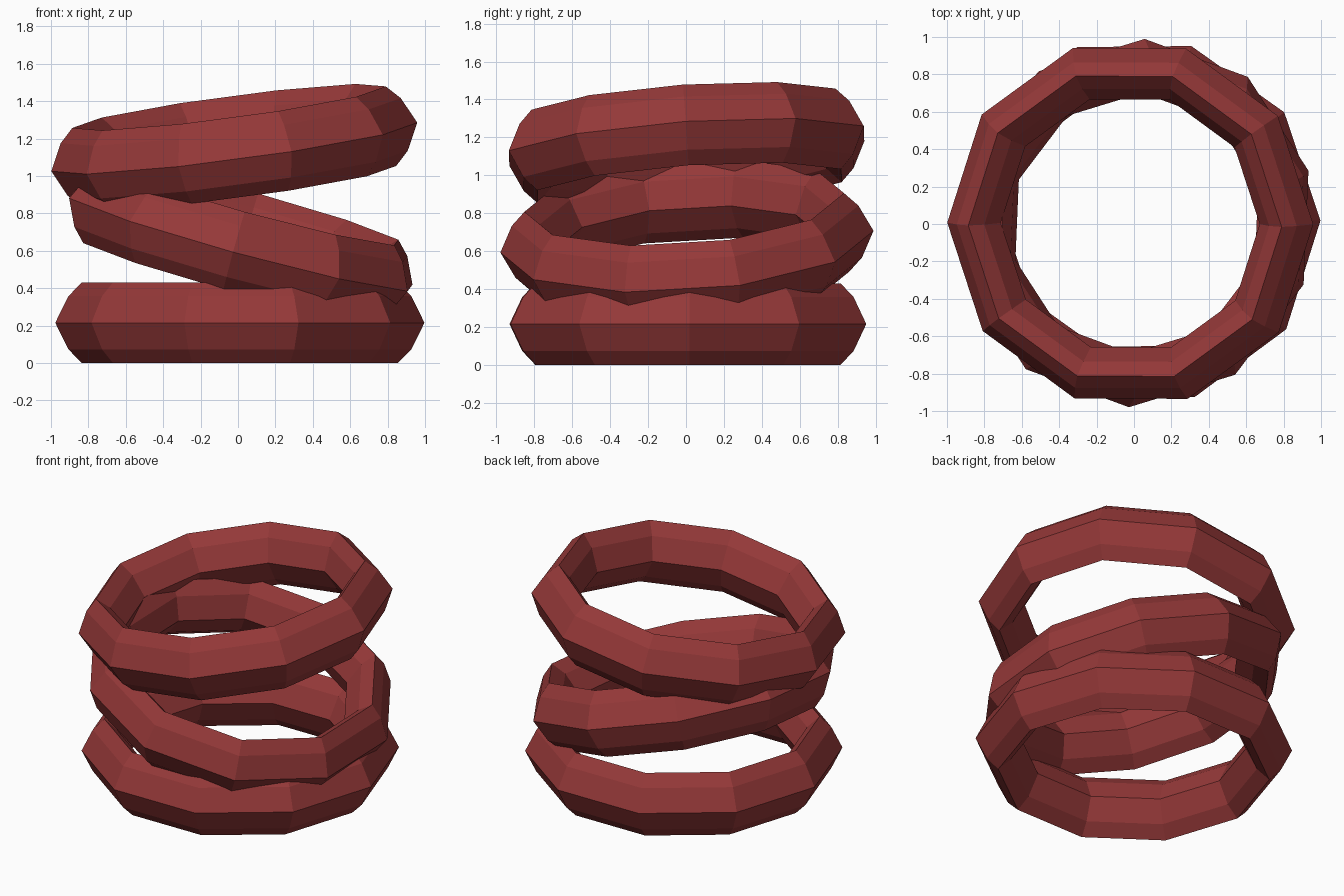
import bpy, math
from mathutils import Vector

if "Cube" in bpy.data.objects:
    bpy.data.objects.remove(bpy.data.objects["Cube"])

red = bpy.data.materials.new("dark red")
red.diffuse_color = (0.30, 0.040, 0.040, 1)
red.use_nodes = True
red.node_tree.nodes["Principled BSDF"].inputs["Base Color"].default_value = red.diffuse_color

SEGMENTS = 10
# ring cross-section: (distance from axis, height), tall lens-like octagon
PROFILE = [(0.987, 0), (0.917, 0.142), (0.845, 0.215), (0.768, 0.142),
           (0.698, 0), (0.768, -0.142), (0.845, -0.215), (0.917, -0.142)]


def ring(name, center, slope_x=0.0, slope_y=0.0, phase=0.0):
    """Ten-sided ring whose plane rises by slope_x and slope_y."""
    n = len(PROFILE)
    tilt = Vector((0, 0, 1)).rotation_difference(Vector((-slope_x, -slope_y, 1)))
    verts, faces = [], []
    for i in range(SEGMENTS):
        a = math.radians(phase) + i * math.tau / SEGMENTS
        for r, h in PROFILE:
            p = Vector((r * math.cos(a), r * math.sin(a), h))
            verts.append(tilt @ p + Vector(center))
        k = (i + 1) % SEGMENTS
        for j in range(n):
            m = (j + 1) % n
            faces.append((i * n + j, k * n + j, k * n + m, i * n + m))
    mesh = bpy.data.meshes.new(name)
    mesh.from_pydata(verts, [], faces)
    mesh.materials.append(red)
    obj = bpy.data.objects.new(name, mesh)
    bpy.context.collection.objects.link(obj)
    return obj


# three loosely stacked rings
ring("bottom_ring", (0.01, 0.01, 0.215), phase=0.5)
ring("middle_ring", (0.015, 0.005, 0.65), -0.273, 0.07, phase=16)
ring("top_ring", (-0.02, 0.003, 1.155), 0.133, 0.07)
